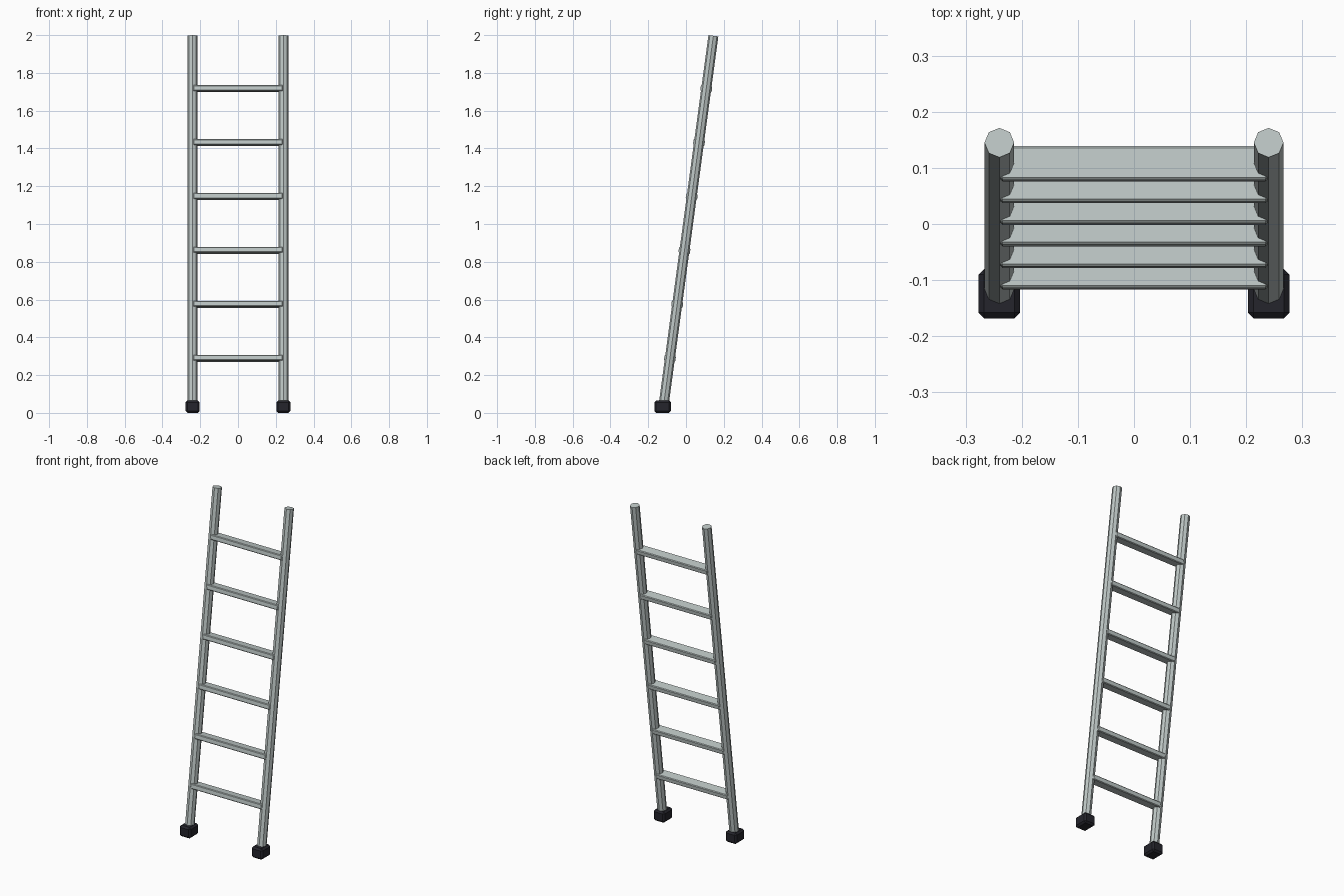
import bpy, math
from mathutils import Vector, Matrix

cube = bpy.data.objects.get("Cube")
if cube:
    bpy.data.objects.remove(cube, do_unlink=True)


def material(name, color):
    m = bpy.data.materials.new(name)
    m.use_nodes = True
    m.diffuse_color = color
    m.node_tree.nodes["Principled BSDF"].inputs["Base Color"].default_value = color
    return m


metal = material("brushed aluminium", (0.52, 0.58, 0.57, 1))
rubber = material("black rubber", (0.018, 0.018, 0.025, 1))

# Shared lean of the ladder: centre line from floor to top
bottom_y, top_y, bottom_z, top_z = -0.12, 0.145, 0.03, 1.9965
slope = (top_y - bottom_y) / (top_z - bottom_z)
lean = math.atan(slope)
half_width = 0.24


def axis_y(z):
    return bottom_y + (z - bottom_z) * slope


def finish(name, mat):
    ob = bpy.context.object
    ob.name = ob.data.name = name
    ob.data.materials.append(mat)
    return ob


def box(name, mat, size, location, tilt, bevel):
    bpy.ops.mesh.primitive_cube_add(size=1, location=location, rotation=(tilt, 0, 0))
    ob = finish(name, mat)
    ob.data.transform(Matrix.Diagonal((*size, 1)))
    mod = ob.modifiers.new("chamfer", "BEVEL")
    mod.width = bevel
    mod.segments = 1
    return ob


for side, sx in (("left", 1), ("right", -1)):
    x = sx * half_width
    # Octagonal rail
    low, high = Vector((x, bottom_y, bottom_z)), Vector((x, top_y, top_z))
    bpy.ops.mesh.primitive_cylinder_add(
        vertices=8, radius=0.0265, depth=(high - low).length,
        location=(low + high) / 2, rotation=(-lean, 0, 0))
    finish(side + "_rail", metal)
    # Level rubber foot
    box(side + "_foot", rubber, (0.074, 0.088, 0.066), (x, -0.124, 0.033), 0, 0.01)

# Rungs, tilted with the rails
for i in range(6):
    z = 0.289 + i * 0.2855
    box(f"rung_{i + 1}", metal, (0.476, 0.061, 0.03), (0, axis_y(z), z), -lean, 0.004)
